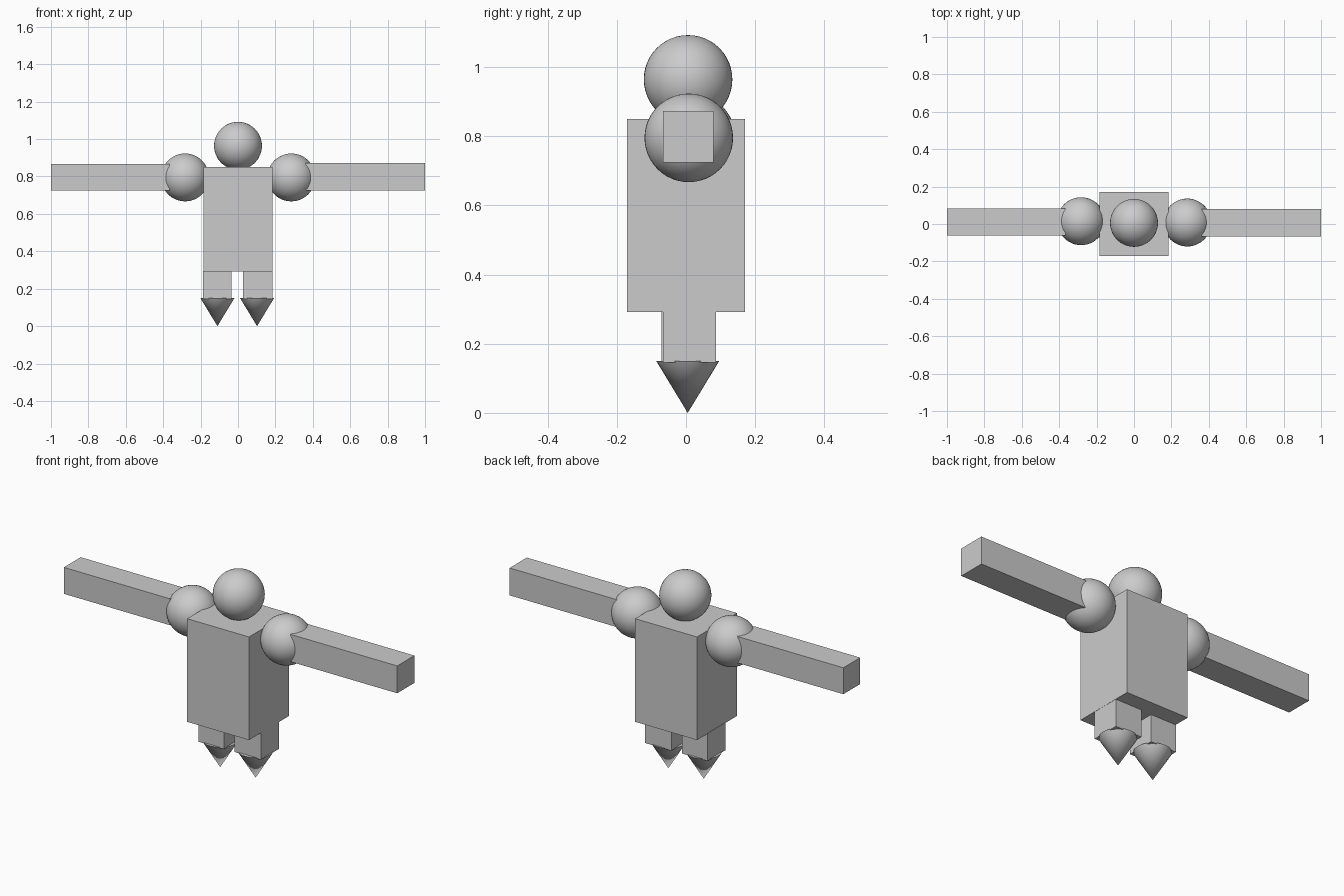
import bpy
import math

if "Cube" in bpy.data.objects:
    bpy.data.objects.remove(bpy.data.objects["Cube"])

grey = bpy.data.materials.new("plain grey")
grey.diffuse_color = (0.6, 0.6, 0.6, 1)
grey.use_nodes = True
grey.node_tree.nodes["Principled BSDF"].inputs["Base Color"].default_value = grey.diffuse_color


def finish(name, smooth=False):
    ob = bpy.context.object
    ob.name = name
    ob.data.materials.append(grey)
    if smooth:
        bpy.ops.object.shade_smooth_by_angle(angle=math.radians(35))
    return ob


def box(name, x, y, z):
    """Box from (min, max) ranges on each axis."""
    bpy.ops.mesh.primitive_cube_add(size=1, location=[(a + b) / 2 for a, b in (x, y, z)])
    ob = finish(name)
    ob.scale = [b - a for a, b in (x, y, z)]
    bpy.ops.object.transform_apply(location=False, rotation=False, scale=True)
    return ob


def ball(name, loc):
    bpy.ops.mesh.primitive_uv_sphere_add(segments=48, ring_count=24, radius=0.128, location=loc)
    return finish(name, True)


def foot(name, x):
    # Cone with its tip on the ground
    bpy.ops.mesh.primitive_cone_add(vertices=32, radius1=0, radius2=0.091, depth=0.15,
                                    location=(x, 0.005, 0.075))
    return finish(name, True)


# Body and head
box("torso", (-0.185, 0.185), (-0.17, 0.17), (0.292, 0.85))
ball("head", (0, 0.006, 0.964))

# Shoulders and outstretched arms
ball("left_shoulder", (-0.283, 0.015, 0.795))
ball("right_shoulder", (0.285, 0.008, 0.795))
box("left_arm", (-1, -0.365), (-0.061, 0.083), (0.725, 0.868))
box("right_arm", (0.36, 1), (-0.067, 0.08), (0.724, 0.872))

# Legs and pointed feet
box("left_leg", (-0.187, -0.035), (-0.071, 0.083), (0.146, 0.295))
box("right_leg", (0.027, 0.184), (-0.067, 0.087), (0.146, 0.295))
foot("left_foot", -0.11)
foot("right_foot", 0.102)
